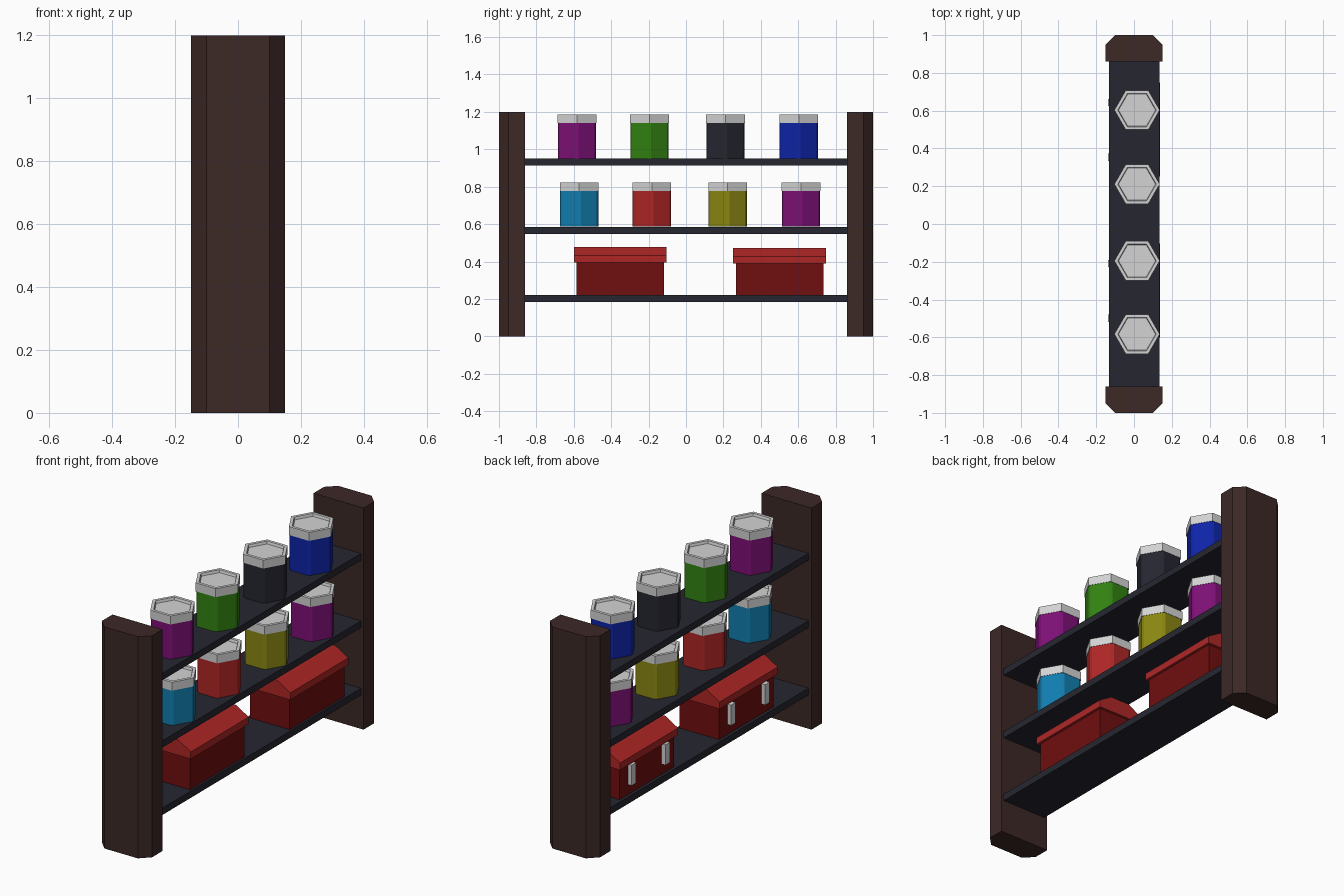
import bpy
import bmesh
import math
from mathutils import Vector

cube = bpy.data.objects.get("Cube")
if cube:
    bpy.data.objects.remove(cube, do_unlink=True)


def material(name, *rgb):
    """Flat material from 8-bit display colour."""
    lin = [((c / 255 + 0.055) / 1.055) ** 2.4 if c > 10 else c / 255 / 12.92 for c in rgb]
    mat = bpy.data.materials.new(name)
    mat.use_nodes = True
    mat.diffuse_color = (*lin, 1)
    bsdf = mat.node_tree.nodes["Principled BSDF"]
    bsdf.inputs["Base Color"].default_value = (*lin, 1)
    bsdf.inputs["Roughness"].default_value = 0.8
    return mat


wood = material("dark wood", 60, 40, 38)
slate = material("dark slate", 37, 38, 48)
metal = material("pale metal", 212, 212, 212)
maroon = material("deep red", 112, 14, 14)
red = material("bright red", 174, 38, 38)
magenta = material("magenta", 126, 16, 118)
green = material("green", 50, 130, 18)
blue = material("blue", 14, 36, 168)
teal = material("teal", 18, 126, 176)
olive = material("olive", 138, 135, 18)


def prism(points, along):
    """Bmesh of a planar outline pushed along a vector."""
    bm = bmesh.new()
    face = bm.faces.new([bm.verts.new(p) for p in points])
    out = bmesh.ops.extrude_face_region(bm, geom=[face])["geom"]
    verts = [g for g in out if isinstance(g, bmesh.types.BMVert)]
    bmesh.ops.translate(bm, verts=verts, vec=along)
    bmesh.ops.recalc_face_normals(bm, faces=bm.faces[:])
    return bm


def finish(bm, name, mat):
    mesh = bpy.data.meshes.new(name)
    bm.to_mesh(mesh)
    bm.free()
    mesh.materials.append(mat)
    obj = bpy.data.objects.new(name, mesh)
    bpy.context.collection.objects.link(obj)
    return obj


def box(name, mat, x0, x1, y0, y1, z0, z1):
    outline = [(x0, y0, z0), (x1, y0, z0), (x1, y1, z0), (x0, y1, z0)]
    return finish(prism(outline, Vector((0, 0, z1 - z0))), name, mat)


def hexagon(x, y, z, radius):
    return [(x + radius * math.cos(i * math.pi / 3),
             y + radius * math.sin(i * math.pi / 3), z) for i in range(6)]


# End posts with chamfered outer corners
for name, s in (("front_post", -1), ("back_post", 1)):
    outline = [(-0.15, 0.86), (0.15, 0.86), (0.15, 0.95), (0.1, 1), (-0.1, 1), (-0.15, 0.95)]
    finish(prism([(x, s * y, 0) for x, y in outline], Vector((0, 0, 1.2))), name, wood)

# Shelves
for name, top in (("bottom_shelf", 0.22), ("middle_shelf", 0.585), ("top_shelf", 0.95)):
    box(name, slate, -0.132, 0.135, -0.86, 0.86, top - 0.037, top)


def paint_can(name, mat, y, z):
    # Six-sided body with narrow corner facets
    x = 0.016
    bm = prism(hexagon(x, y, z, 0.118), Vector((0, 0, 0.2)))
    uprights = [e for e in bm.edges if abs(e.verts[0].co.z - e.verts[1].co.z) > 0.1]
    bmesh.ops.bevel(bm, geom=uprights, offset=0.01, segments=1, affect="EDGES")
    finish(bm, name + "_body", mat)
    # Lid with a raised rim
    bm = prism(hexagon(x, y, z + 0.19, 0.12), Vector((0, 0, 0.046)))
    bm.normal_update()
    top = max(bm.faces, key=lambda f: f.calc_center_median().z)
    bmesh.ops.inset_region(bm, faces=[top], thickness=0.018)
    bmesh.ops.inset_region(bm, faces=[top], thickness=0.004)
    bmesh.ops.translate(bm, verts=top.verts[:], vec=(0, 0, -0.014))
    finish(bm, name + "_lid", metal)


# Rows of cans
spots = (-0.583, -0.195, 0.211, 0.603)
rows = (("top_can", 0.95, 0, (magenta, green, slate, blue)),
        ("middle_can", 0.587, 0.012, (teal, red, olive, magenta)))
for row, z, shift, colours in rows:
    for i, (y, mat) in enumerate(zip(spots, colours)):
        paint_can(f"{row}_{i + 1}", mat, y + shift, z)


def toolbox(name, y, z):
    # Body, then a lid with sloped sides and overhanging edges
    box(name + "_body", maroon, -0.115, 0.123, y - 0.234, y + 0.234, 0.22, z + 0.01)
    half = [(0.133, 0), (0.133, 0.038), (0.058, 0.083)]
    section = half + [(-x, h) for x, h in reversed(half)]
    outline = [(0.004 + x, y - 0.248, z + h) for x, h in section]
    finish(prism(outline, Vector((0, 0.496, 0))), name + "_lid", red)
    # Latches
    for i, dy in enumerate((-0.147, 0.143)):
        box(f"{name}_latch_{i + 1}", metal, -0.138, -0.11,
            y + dy - 0.019, y + dy + 0.019, 0.275, 0.385)


toolbox("front_toolbox", -0.352, 0.395)
toolbox("back_toolbox", 0.5, 0.39)
